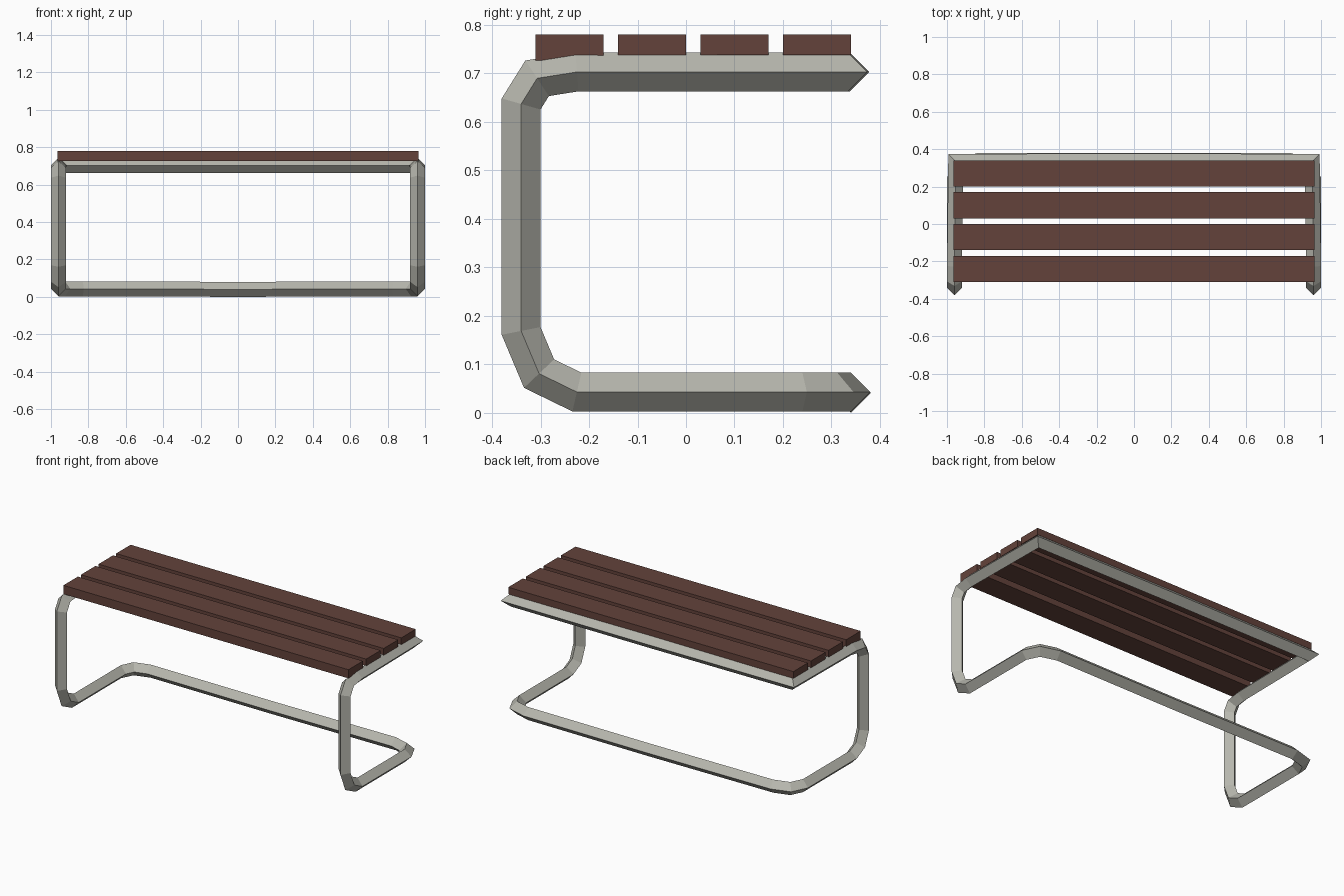
import bpy, bmesh
from mathutils import Vector

if "Cube" in bpy.data.objects:
    bpy.data.objects.remove(bpy.data.objects["Cube"])


def material(name, rgb):
    m = bpy.data.materials.new(name)
    m.diffuse_color = (*rgb, 1)
    m.use_nodes = True
    m.node_tree.nodes["Principled BSDF"].inputs["Base Color"].default_value = m.diffuse_color
    return m


steel = material("warm grey metal", (0.47, 0.47, 0.42))
wood = material("brown wood", (0.125, 0.055, 0.043))


def add_object(name, bm, mat):
    bmesh.ops.recalc_face_normals(bm, faces=bm.faces)
    me = bpy.data.meshes.new(name)
    bm.to_mesh(me)
    bm.free()
    me.materials.append(mat)
    ob = bpy.data.objects.new(name, me)
    bpy.context.collection.objects.link(ob)
    return ob


# Tubular frame: diamond section swept along half of the loop, then mirrored
R = 0.04
path = [Vector(p) for p in (
    (0, 0.338, 0.703), (0.953, 0.334, 0.703),              # top back bar
    (0.96, -0.225, 0.703), (0.96, -0.307, 0.69), (0.96, -0.34, 0.637),
    (0.96, -0.34, 0.169), (0.96, -0.303, 0.081), (0.96, -0.225, 0.043),
    (0.96, 0.24, 0.043), (0.925, 0.312, 0.043), (0.83, 0.34, 0.043),
    (0, 0.34, 0.04))]                                      # bottom back bar

bm = bmesh.new()
ring = [path[0] + Vector(o) for o in ((0, R, 0), (0, 0, R), (0, -R, 0), (0, 0, -R))]
prev = [bm.verts.new(c) for c in ring]
for i in range(1, len(path)):
    d = (path[i] - path[i - 1]).normalized()
    if i < len(path) - 1:
        n = d + (path[i + 1] - path[i]).normalized()
    else:
        n = Vector((1, 0, 0))
    # slide the ring along the segment onto the mitre plane
    ring = [c + d * ((path[i] - c).dot(n) / d.dot(n)) for c in ring]
    cur = [bm.verts.new(c) for c in ring]
    for k in range(4):
        j = (k + 1) % 4
        bm.faces.new((prev[k], prev[j], cur[j], cur[k]))
    prev = cur
frame = add_object("tube_frame", bm, steel)
mir = frame.modifiers.new("mirror", 'MIRROR')
mir.use_axis[0] = True
mir.use_clip = True

# Seat slats; the front one reaches slightly lower over the bend
for i in range(4):
    y0 = -0.31 + 0.17 * i
    y1, z0, z1 = y0 + 0.14, (0.727 if i == 0 else 0.738), 0.78
    bm = bmesh.new()
    bmesh.ops.create_cube(bm, size=1)
    for v in bm.verts:
        v.co = Vector((v.co.x * 1.93, y1 if v.co.y > 0 else y0, z1 if v.co.z > 0 else z0))
        if i == 0 and v.co.y == y1 and v.co.z == z0:
            v.co.z = 0.738
    add_object(f"seat_slat_{i + 1}", bm, wood)
